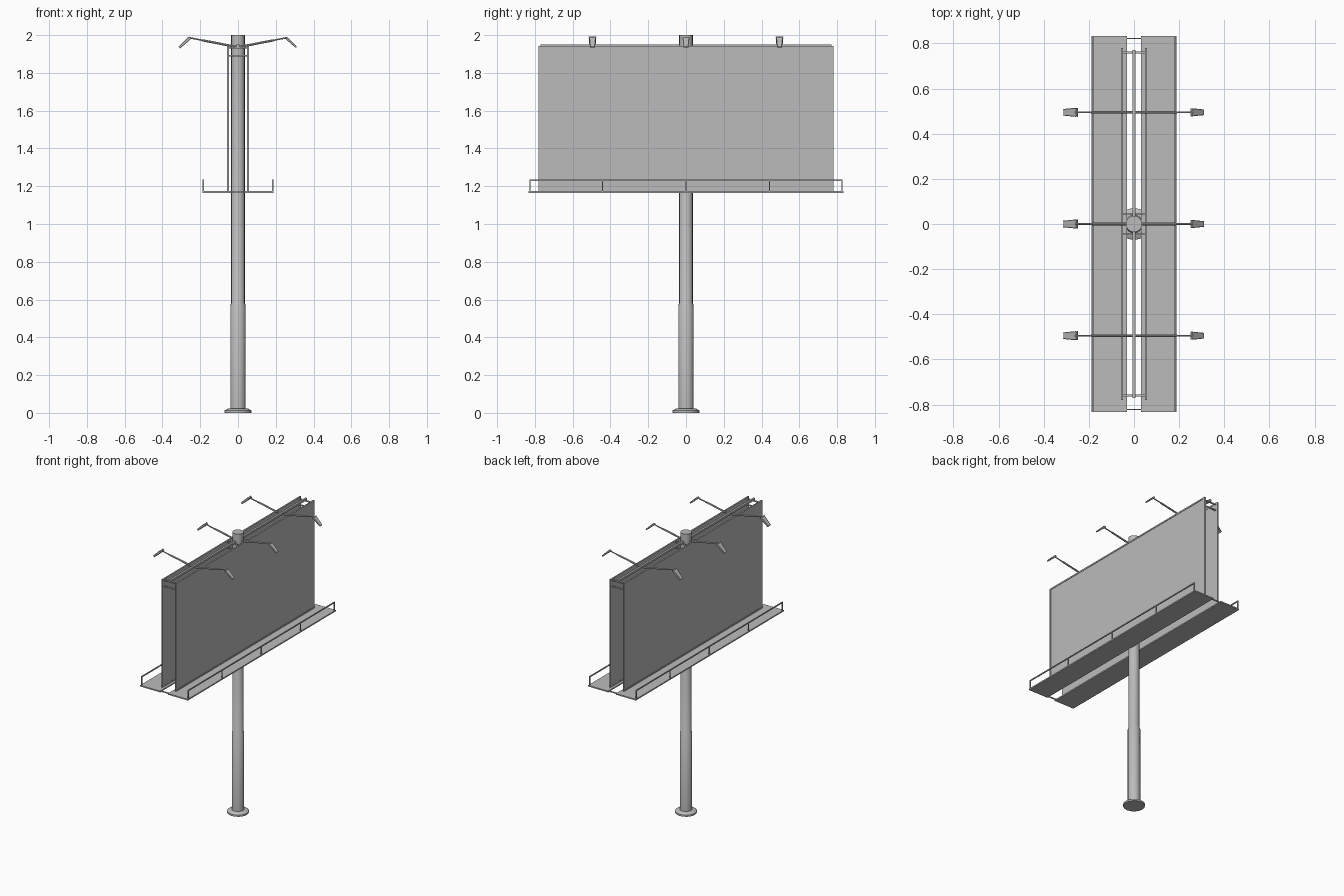
import bpy, bmesh, math
from mathutils import Vector

cube = bpy.data.objects.get("Cube")
if cube:
    bpy.data.objects.remove(cube, do_unlink=True)

steel = bpy.data.materials.new("grey_steel")
steel.use_nodes = True
GREY = (0.5, 0.5, 0.5, 1)
steel.diffuse_color = GREY
steel.node_tree.nodes["Principled BSDF"].inputs["Base Color"].default_value = GREY


def finish(name, bm, smooth=False):
    bmesh.ops.recalc_face_normals(bm, faces=bm.faces)
    mesh = bpy.data.meshes.new(name)
    bm.to_mesh(mesh)
    bm.free()
    mesh.materials.append(steel)
    obj = bpy.data.objects.new(name, mesh)
    bpy.context.collection.objects.link(obj)
    if smooth:
        bpy.ops.object.select_all(action='DESELECT')
        obj.select_set(True)
        bpy.context.view_layer.objects.active = obj
        bpy.ops.object.shade_smooth_by_angle(angle=math.radians(35))
    return obj


def add_box(bm, low, high):
    low, high = Vector(low), Vector(high)
    made = bmesh.ops.create_cube(bm, size=1)["verts"]
    for v in made:
        v.co = (low + high) / 2 + v.co * (high - low)


def add_tube(bm, start, end, r1, r2=None, sides=8):
    start, end = Vector(start), Vector(end)
    made = bmesh.ops.create_cone(bm, cap_ends=True, segments=sides, radius1=r1,
                                 radius2=r2 or r1, depth=(end - start).length)["verts"]
    turn = (end - start).to_track_quat('Z', 'Y')
    for v in made:
        v.co = turn @ v.co + (start + end) / 2


# Stepped pole with a flared foot
bm = bmesh.new()
profile = [(0.071, 0), (0.071, 0.012), (0.052, 0.024), (0.041, 0.024),
           (0.041, 0.572), (0.036, 0.58), (0.036, 2.0)]
sides = 16
rings = [[bm.verts.new((r * math.cos(math.tau * i / sides), r * math.sin(math.tau * i / sides), z))
          for i in range(sides)] for r, z in profile]
for a, b in zip(rings, rings[1:]):
    for i in range(sides):
        j = (i + 1) % sides
        bm.faces.new((a[i], a[j], b[j], b[i]))
bm.faces.new(rings[0])
bm.faces.new(rings[-1])
finish("pole", bm, smooth=True)

for side, s in (("left", 1), ("right", -1)):
    # Display board with a slim raised border
    bm = bmesh.new()
    add_box(bm, (s * 0.049, -0.775, 1.175), (s * 0.055, 0.775, 1.94))
    finish(side + "_board", bm)
    bm = bmesh.new()
    for y in (-0.78, 0.77):
        add_box(bm, (s * 0.048, y, 1.173), (s * 0.058, y + 0.01, 1.943))
    for z in (1.173, 1.933):
        add_box(bm, (s * 0.048, -0.77, z), (s * 0.058, 0.77, z + 0.01))
    finish(side + "_board_frame", bm)

    # Service walkway
    bm = bmesh.new()
    add_box(bm, (s * 0.031, -0.834, 1.165), (s * 0.188, 0.834, 1.174))
    finish(side + "_walkway", bm)

    # Guard rail and posts
    bm = bmesh.new()
    add_box(bm, (s * 0.180, -0.828, 1.228), (s * 0.187, 0.828, 1.235))
    for y in (-0.825, -0.442, 0, 0.442, 0.825):
        add_box(bm, (s * 0.180, y - 0.003, 1.17), (s * 0.187, y + 0.003, 1.23))
    finish(side + "_guard_rail", bm)

# Top beam and cross braces between the boards
bm = bmesh.new()
add_box(bm, (-0.007, -0.77, 1.935), (0.007, 0.77, 1.949))
finish("top_beam", bm)
bm = bmesh.new()
for y in (-0.76, -0.045, 0.045, 0.76):
    for z in (1.89, 1.932):
        add_box(bm, (-0.05, y - 0.004, z - 0.004), (0.05, y + 0.004, z + 0.004))
finish("cross_braces", bm)

# Ties joining the walkways
bm = bmesh.new()
for y in (-0.822, 0.822):
    add_box(bm, (-0.035, y - 0.003, 1.166), (0.035, y + 0.003, 1.173))
finish("walkway_ties", bm)

# Lamp arms and lamps
for row, y in (("front", -0.495), ("middle", 0), ("back", 0.495)):
    for side, s in (("left", 1), ("right", -1)):
        root = Vector((0, y, 1.936))
        tip = Vector((s * 0.262, y, 1.987))
        elbow = root.lerp(tip, 0.72)
        bm = bmesh.new()
        add_tube(bm, root, elbow, 0.006)
        add_tube(bm, elbow, tip, 0.004)
        finish(f"{row}_{side}_lamp_arm", bm, smooth=True)

        # Flat tapered lamp head hanging outward
        bm = bmesh.new()
        made = bmesh.ops.create_cube(bm, size=1)["verts"]
        along = Vector((s * 0.055, 0, -0.05))
        across = Vector((s * 0.05, 0, 0.055)).normalized()
        for v in made:
            taper = 1 - 0.3 * (v.co.x + 0.5)
            width, thick = 0.036 * taper, 0.013 * taper
            v.co = (Vector((s * 0.254, y, 1.986)) + along * (v.co.x + 0.5)
                    + Vector((0, v.co.y * width, 0)) + across * v.co.z * thick)
        bmesh.ops.bevel(bm, geom=bm.edges[:], offset=0.002, segments=1, affect='EDGES')
        finish(f"{row}_{side}_lamp", bm)
